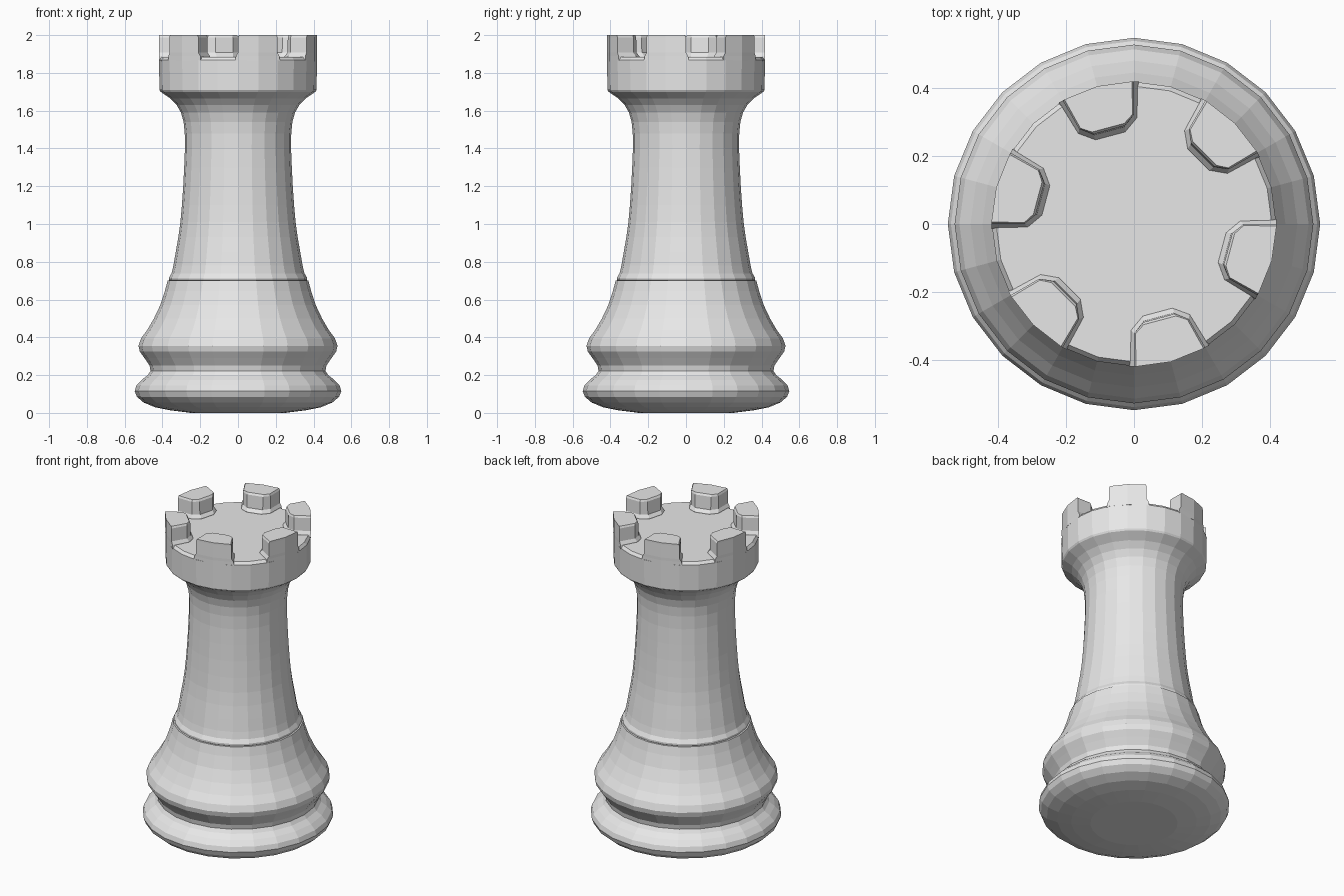
import bpy, bmesh
from math import sin, cos, radians

cube = bpy.data.objects.get("Cube")
if cube:
    bpy.data.objects.remove(cube, do_unlink=True)

grey = bpy.data.materials.new("light grey")
grey.use_nodes = True
grey.diffuse_color = (0.8, 0.8, 0.8, 1)
grey.node_tree.nodes["Principled BSDF"].inputs["Base Color"].default_value = (0.8, 0.8, 0.8, 1)

SIDES = 24
FLOOR = 1.885


def polar(radius, degrees, z):
    a = radians(degrees)
    return (radius * cos(a), radius * sin(a), z)


def loft(name, rings):
    """Skin a stack of equal-length rings and cap both ends."""
    bm = bmesh.new()
    loops = [[bm.verts.new(p) for p in ring] for ring in rings]
    for low, high in zip(loops, loops[1:]):
        for i in range(len(low)):
            j = (i + 1) % len(low)
            bm.faces.new((low[i], low[j], high[j], high[i]))
    bm.faces.new(loops[0][::-1])
    bm.faces.new(loops[-1])
    bmesh.ops.recalc_face_normals(bm, faces=bm.faces)
    mesh = bpy.data.meshes.new(name)
    bm.to_mesh(mesh)
    bm.free()
    mesh.materials.append(grey)
    obj = bpy.data.objects.new(name, mesh)
    bpy.context.collection.objects.link(obj)
    return obj


def turned(name, profile):
    return loft(name, [[polar(r, 360 * i / SIDES, z) for i in range(SIDES)]
                       for r, z in profile])


# Base with two rounded mouldings
turned("base", [
    (0.25, 0.0), (0.36, 0.014), (0.44, 0.03), (0.50, 0.055), (0.535, 0.085),
    (0.547, 0.115), (0.538, 0.145), (0.51, 0.175), (0.478, 0.2), (0.463, 0.222),
    (0.468, 0.25), (0.495, 0.29), (0.52, 0.325), (0.527, 0.355), (0.513, 0.395),
    (0.48, 0.44), (0.445, 0.5), (0.412, 0.57), (0.387, 0.645), (0.373, 0.7)])

# Tapering column with a thin collar at its foot
turned("column", [
    (0.355, 0.695), (0.366, 0.703), (0.366, 0.715), (0.352, 0.738), (0.342, 0.78),
    (0.33, 0.85), (0.316, 0.93), (0.305, 1.01), (0.297, 1.1), (0.29, 1.2),
    (0.285, 1.3), (0.281, 1.4), (0.282, 1.48), (0.288, 1.54), (0.302, 1.59),
    (0.325, 1.63), (0.358, 1.665), (0.41, 1.7)])

# Crown drum with a lightly softened rim
turned("crown", [(0.41, 1.7), (0.416, 1.71), (0.418, 1.868), (0.405, FLOOR)])


# Battlements: wedge blocks with chamfered inner corners and a flared foot
def outline(half, inner, z, widen=0):
    points = [(0.419, -half), (0.419, 0), (0.419, half), (0.322 - widen / 2, half),
              (inner, 9.5), (inner, -9.5), (0.322 - widen / 2, -half)]
    return lambda centre: [polar(r, centre + a, z) for r, a in points]


sections = [outline(17, 0.27, FLOOR - 0.02, 0.02), outline(16.5, 0.272, FLOOR + 0.004, 0.02),
            outline(15, 0.287, FLOOR + 0.022), outline(15, 0.29, 1.988),
            outline(14.2, 0.297, 2.0)]
for k in range(6):
    loft(f"battlement_{k + 1}", [section(45 + 60 * k) for section in sections])
